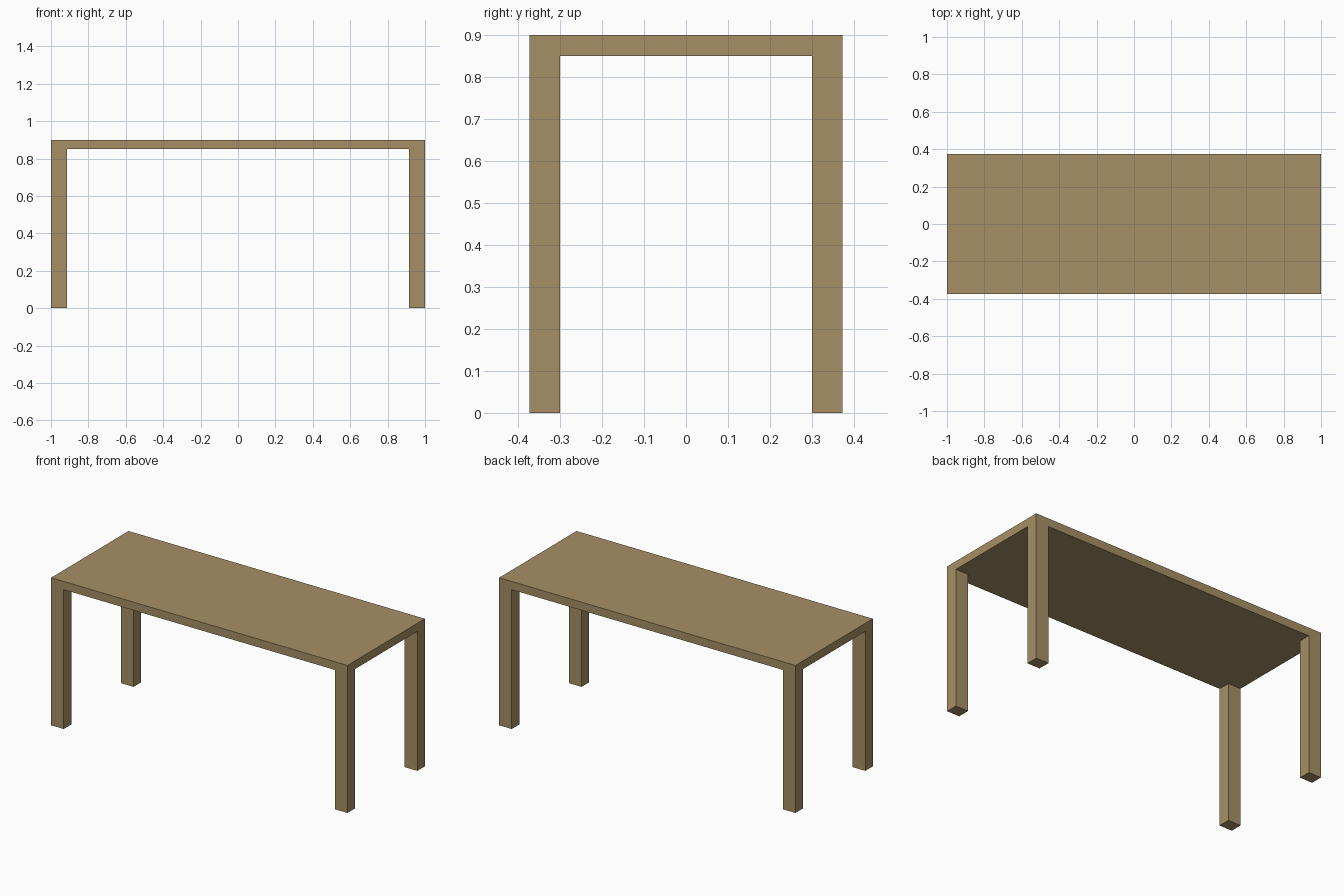
import bpy

if "Cube" in bpy.data.objects:
    bpy.data.objects.remove(bpy.data.objects["Cube"])

# Overall dimensions
HALF_X, HALF_Y, HEIGHT = 1.0, 0.373, 0.90
TOP_THICK = 0.05
LEG_X, LEG_Y = 0.085, 0.073

wood = bpy.data.materials.new("light_brown_wood")
wood.diffuse_color = (0.381, 0.275, 0.130, 1.0)
wood.use_nodes = True
wood.node_tree.nodes["Principled BSDF"].inputs["Base Color"].default_value = wood.diffuse_color


def box(name, size, center):
    bpy.ops.mesh.primitive_cube_add(size=1, location=center)
    obj = bpy.context.object
    obj.name = name
    obj.scale = size
    bpy.ops.object.transform_apply(location=False, rotation=False, scale=True)
    obj.data.materials.append(wood)
    return obj


# Table top slab
box("table_top", (2 * HALF_X, 2 * HALF_Y, TOP_THICK), (0, 0, HEIGHT - TOP_THICK / 2))

# Four corner legs, flush with the outer edges of the top
leg_h = HEIGHT - TOP_THICK
for sx, side in ((-1, "left"), (1, "right")):
    for sy, end in ((-1, "front"), (1, "back")):
        box(f"{end}_{side}_leg", (LEG_X, LEG_Y, leg_h),
            (sx * (HALF_X - LEG_X / 2), sy * (HALF_Y - LEG_Y / 2), leg_h / 2))
